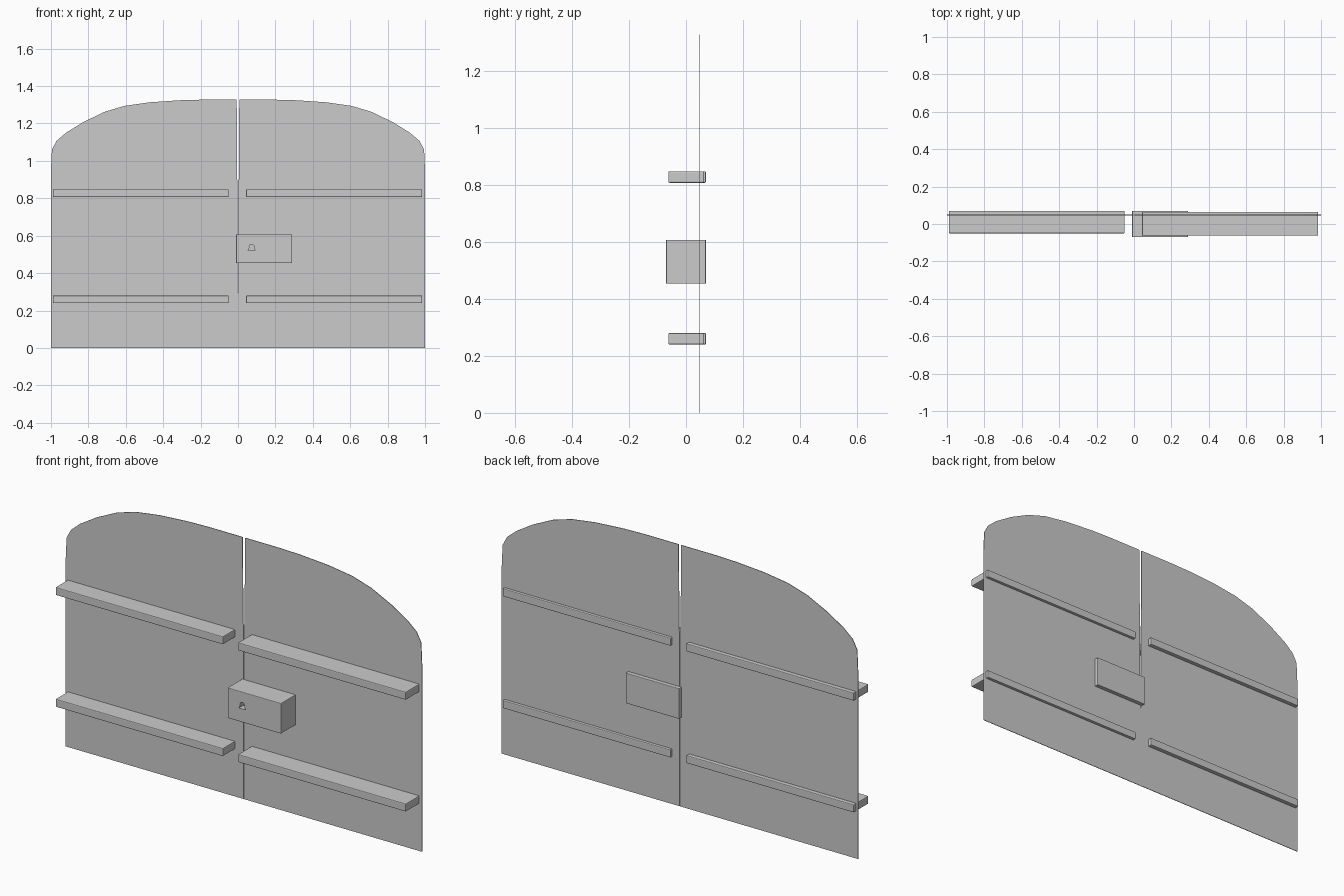
import bpy, bmesh, math
from mathutils import Vector

cube = bpy.data.objects.get("Cube")
if cube:
    bpy.data.objects.remove(cube, do_unlink=True)

grey = bpy.data.materials.new("plain grey")
grey.use_nodes = True
grey.diffuse_color = (0.6, 0.6, 0.6, 1)
grey.node_tree.nodes["Principled BSDF"].inputs["Base Color"].default_value = (0.6, 0.6, 0.6, 1)


def finish(name, bm):
    bmesh.ops.recalc_face_normals(bm, faces=bm.faces[:])
    mesh = bpy.data.meshes.new(name)
    bm.to_mesh(mesh)
    bm.free()
    mesh.materials.append(grey)
    ob = bpy.data.objects.new(name, mesh)
    bpy.context.collection.objects.link(ob)
    return ob


def plate(name, outline, y0, y1):
    """Extrude an (x, z) outline from y0 to y1."""
    bm = bmesh.new()
    face = bm.faces.new([bm.verts.new((x, y0, z)) for x, z in outline])
    ext = bmesh.ops.extrude_face_region(bm, geom=[face])
    bmesh.ops.translate(bm, vec=(0, y1 - y0, 0),
                        verts=[v for v in ext["geom"] if isinstance(v, bmesh.types.BMVert)])
    return finish(name, bm)


def block(name, x, y, z, bevel):
    """Box between pairs of limits, with softened edges."""
    bm = bmesh.new()
    bmesh.ops.create_cube(bm, size=1)
    for v in bm.verts:
        v.co = Vector([lim[0] if c < 0 else lim[1] for c, lim in zip(v.co, (x, y, z))])
    bmesh.ops.bevel(bm, geom=bm.edges[:], offset=bevel, segments=2,
                    profile=0.5, affect='EDGES')
    return finish(name, bm)


# Door leaves: thin sheets with an arched top and a gap that narrows downward
half = [(0.001, 0), (1, 0), (1, 0.95), (0.995, 1.06), (0.97, 1.107), (0.92, 1.15),
        (0.826, 1.208), (0.714, 1.262), (0.607, 1.294), (0.473, 1.313),
        (0.313, 1.324), (0.2, 1.327), (0.007, 1.327), (0.004, 0.9), (0.002, 0.88)]
for side, s in (("left", 1), ("right", -1)):
    plate(side + "_door_leaf", [(s * x, z) for x, z in half], 0.0465, 0.0495)

# Horizontal battens passing through the leaves
for level, z in (("lower", (0.24, 0.28)), ("upper", (0.807, 0.847))):
    block("left_" + level + "_batten", (0.043, 0.985), (-0.062, 0.064), z, 0.004)
    block("right_" + level + "_batten", (-0.99, -0.05), (-0.05, 0.07), z, 0.004)

# Lock case
lock = block("lock_case", (-0.01, 0.29), (-0.07, 0.07), (0.453, 0.607), 0.003)

# Keyhole recess: round top over a flared foot
hole = [(0.073 + 0.013 * math.cos(math.radians(a)), 0.541 + 0.013 * math.sin(math.radians(a)))
        for a in range(-20, 201, 20)]
hole += [(0.058, 0.529), (0.054, 0.521), (0.092, 0.521), (0.088, 0.529)]
cutter = plate("keyhole_cutter", hole, -0.1, -0.035)
cutter.hide_render = True
cutter.hide_viewport = True
cut = lock.modifiers.new("keyhole", 'BOOLEAN')
cut.operation = 'DIFFERENCE'
cut.solver = 'EXACT'
cut.object = cutter
